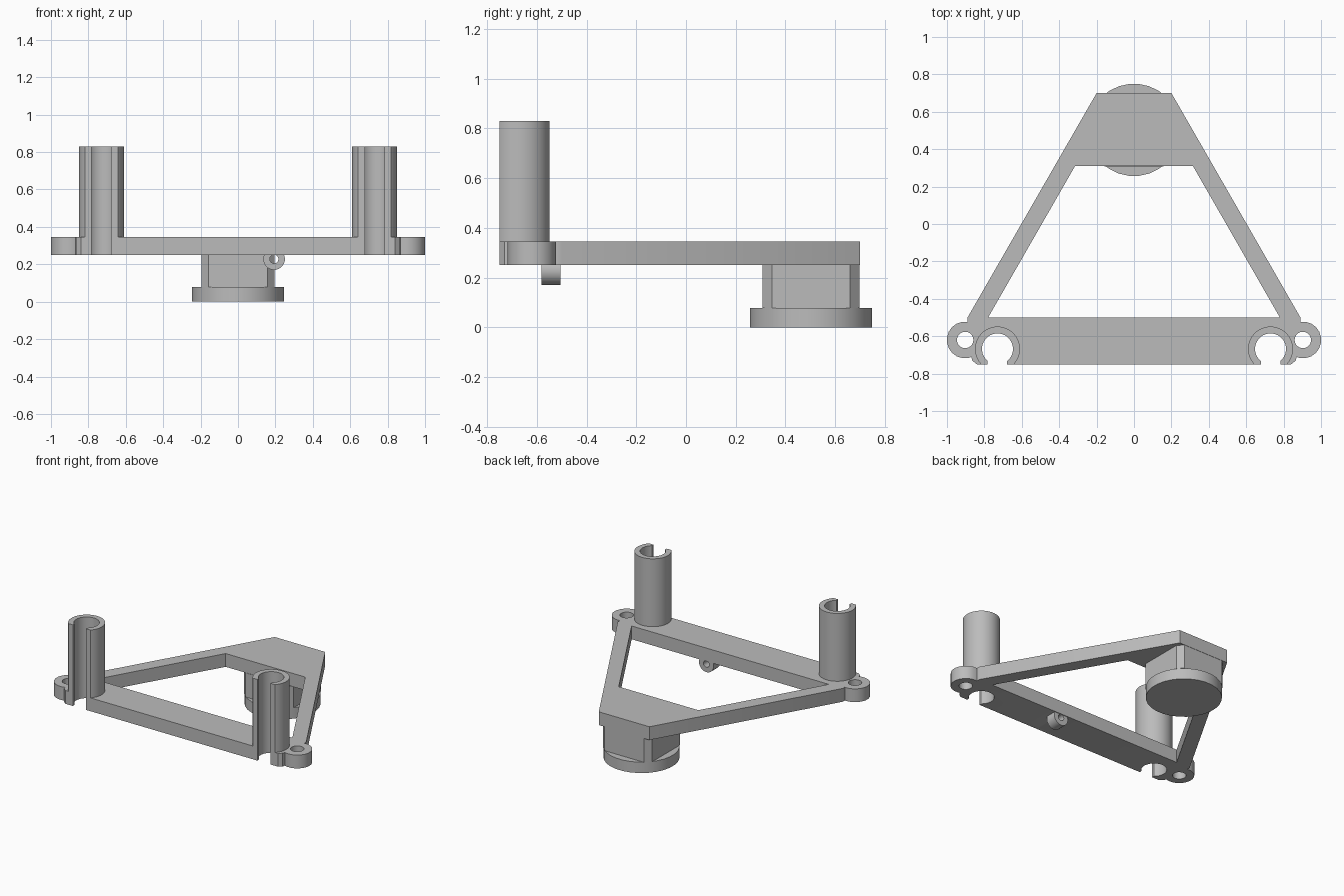
import bpy, bmesh
from math import sin, cos, pi, radians

if "Cube" in bpy.data.objects:
    bpy.data.objects.remove(bpy.data.objects["Cube"])

grey = bpy.data.materials.new("plain grey")
grey.use_nodes = True
grey.diffuse_color = (0.5, 0.5, 0.5, 1)
grey.node_tree.nodes["Principled BSDF"].inputs["Base Color"].default_value = (0.5, 0.5, 0.5, 1)

BASE, DECK, TOP = 0.25, 0.345, 0.83
FRONT = -0.75


def prism(name, pts, z0, z1):
    """Vertical prism from a closed outline."""
    bm = bmesh.new()
    low = bm.faces.new([bm.verts.new((x, y, z0)) for x, y in pts])
    ext = bmesh.ops.extrude_face_region(bm, geom=[low])["geom"]
    for v in ext:
        if isinstance(v, bmesh.types.BMVert):
            v.co.z = z1
    bmesh.ops.recalc_face_normals(bm, faces=bm.faces)
    mesh = bpy.data.meshes.new(name)
    bm.to_mesh(mesh)
    bm.free()
    mesh.materials.append(grey)
    obj = bpy.data.objects.new(name, mesh)
    bpy.context.scene.collection.objects.link(obj)
    return obj


def circle(x, y, r, n):
    return [(x + r * cos(2 * pi * (i + 0.5) / n), y + r * sin(2 * pi * (i + 0.5) / n)) for i in range(n)]


def rect(x0, x1, y0, y1):
    return [(x0, y0), (x1, y0), (x1, y1), (x0, y1)]


def combine(obj, tool, operation="DIFFERENCE"):
    """Apply a boolean and discard the tool."""
    mod = obj.modifiers.new("cut", "BOOLEAN")
    mod.object, mod.operation, mod.solver = tool, operation, "EXACT"
    bpy.context.view_layer.objects.active = obj
    bpy.ops.object.modifier_apply(modifier=mod.name)
    bpy.data.objects.remove(tool)


def y_cylinder(name, x, z, r, y0, y1, n):
    """Cylinder lying along y."""
    obj = prism(name, circle(0, 0, r, n), y0, y1)
    for v in obj.data.vertices:
        a, b, c = v.co
        v.co = (x + b, c, z + a)
    return obj


def mirrored(half):
    return half + [(-x, y) for x, y in reversed(half)]


# Trapezoid frame with its opening
frame = prism("frame", mirrored([(0.2, 0.7), (0.89, -0.5), (0.89, -0.62),
                                 (0.865, -0.73), (0.84, FRONT)]), BASE, DECK)
combine(frame, prism("opening", mirrored([(0.315, 0.31), (0.78, -0.5)]), 0, 1))

parts = [frame]
for side, label in ((1, "left"), (-1, "right")):
    # Screw ear
    ear_x, ear_y = 0.903 * side, -0.62
    combine(frame, prism("ear", circle(ear_x, ear_y, 0.098, 20), BASE, DECK), "UNION")
    combine(frame, prism("screw_hole", circle(ear_x, ear_y, 0.044, 24), 0, 1))

    # Slotted clip post, flat at the front
    px, py = 0.73 * side, -0.668
    post = prism(label + "_post", circle(px, py, 0.12, 40), DECK, TOP)
    combine(post, prism("trim", rect(px - 0.3, px + 0.3, -1, FRONT), 0, 1))
    for body in (post, frame):
        combine(body, prism("bore", circle(px, py, 0.083, 32), 0, 1))
        combine(body, prism("slot", rect(px - 0.052, px + 0.052, -1, py), 0, 1))
    parts.append(post)

# Small cable ring under the front bar
ring = y_cylinder("cable_ring", 0.193, 0.228, 0.058, -0.58, -0.505, 24)
combine(ring, y_cylinder("ring_bore", 0.193, 0.228, 0.023, -1, 0, 20))
combine(frame, y_cylinder("ring_groove", 0.193, 0.228, 0.023, -0.73, -0.4, 20))
parts.append(ring)

# Chamfered square neck and round foot
h, c, cy = 0.195, 0.157, 0.503
parts.append(prism("neck", mirrored([(c, cy + h), (h, cy + c), (h, cy - c), (c, cy - h)]), 0.078, BASE))
parts.append(prism("foot", circle(0, cy, 0.247, 28), 0, 0.078))

# Smooth the curved walls, keep edges sharp
bpy.ops.object.select_all(action="DESELECT")
for obj in parts:
    obj.select_set(True)
bpy.context.view_layer.objects.active = frame
bpy.ops.object.shade_smooth_by_angle(angle=radians(30))
